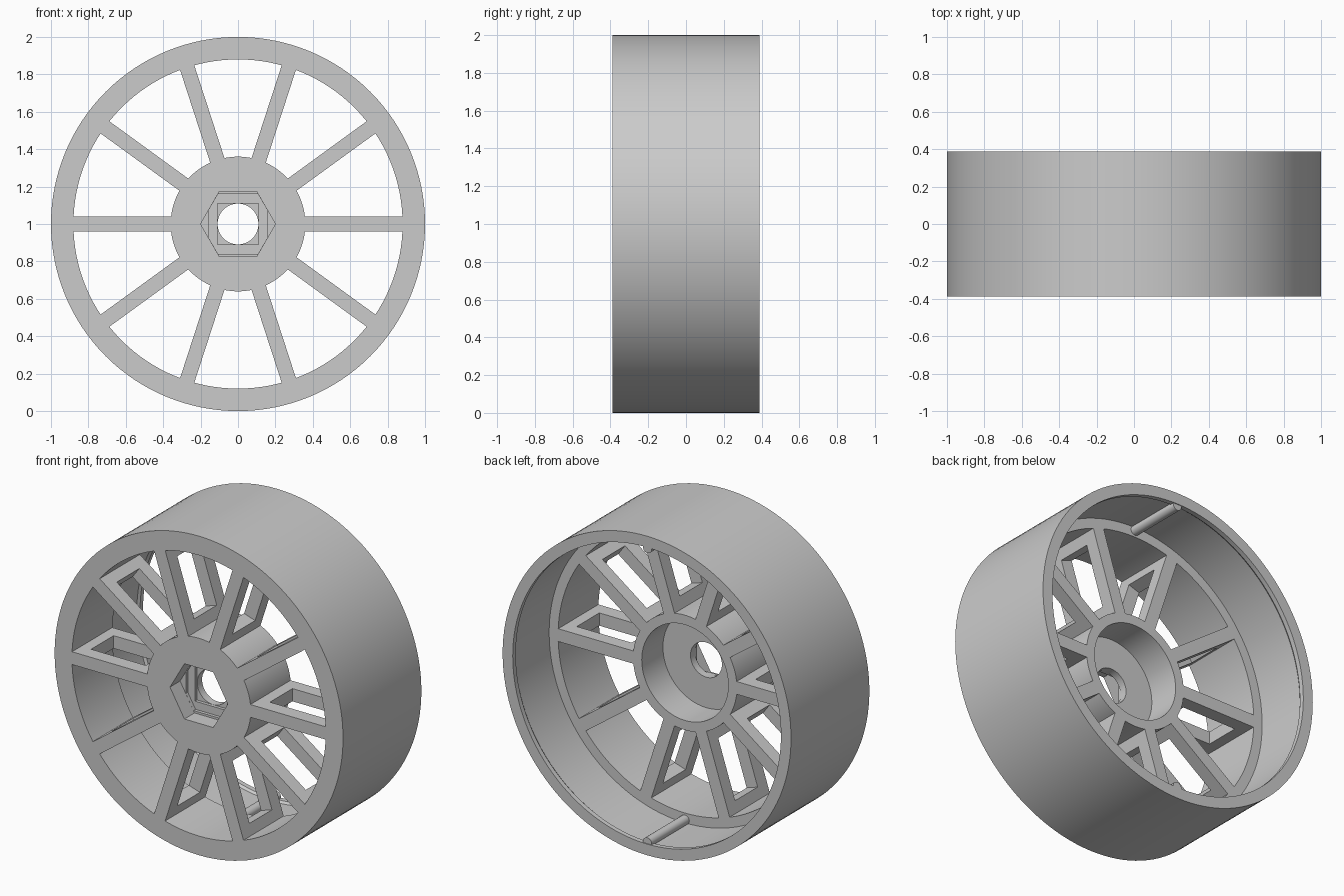
import bpy, bmesh, math
from mathutils import Matrix

if "Cube" in bpy.data.objects:
    bpy.data.objects.remove(bpy.data.objects["Cube"], do_unlink=True)

FRONT, BACK, MID = -0.388, 0.388, 0.01   # wheel faces and the rear of the spokes
HUB_R, RIM_IN = 0.36, 0.88
SEG = 128

grey = bpy.data.materials.new("plain_grey")
grey.use_nodes = True
colour = (0.6, 0.6, 0.6, 1)
grey.diffuse_color = colour
grey.node_tree.nodes["Principled BSDF"].inputs["Base Color"].default_value = colour


def finish(name, bm):
    """Turn a bmesh into an object standing at wheel-centre height."""
    bmesh.ops.recalc_face_normals(bm, faces=bm.faces)
    bmesh.ops.translate(bm, verts=bm.verts, vec=(0, 0, 1))
    mesh = bpy.data.meshes.new(name)
    bm.to_mesh(mesh)
    bm.free()
    mesh.materials.append(grey)
    obj = bpy.data.objects.new(name, mesh)
    bpy.context.collection.objects.link(obj)
    return obj


def activate(obj):
    bpy.ops.object.select_all(action='DESELECT')
    obj.select_set(True)
    bpy.context.view_layer.objects.active = obj


def smooth(obj):
    activate(obj)
    bpy.ops.object.shade_smooth_by_angle(angle=math.radians(30))


def circle(radius, n, cx=0, cz=0):
    return [(cx + radius * math.cos(math.tau * i / n),
             cz + radius * math.sin(math.tau * i / n)) for i in range(n)]


def prism(name, outline, y0, y1):
    """Extrude an x-z outline along the axle."""
    bm = bmesh.new()
    a = [bm.verts.new((x, y0, z)) for x, z in outline]
    b = [bm.verts.new((x, y1, z)) for x, z in outline]
    bm.faces.new(a)
    bm.faces.new(b)
    for i in range(len(a)):
        j = (i + 1) % len(a)
        bm.faces.new((a[i], a[j], b[j], b[i]))
    return finish(name, bm)


def lathe(name, profile):
    """Revolve a closed (radius, y) profile around the axle."""
    bm = bmesh.new()
    rings = [[bm.verts.new((x, y, z)) for x, z in circle(r, SEG)] for r, y in profile]
    for k, a in enumerate(rings):
        b = rings[(k + 1) % len(rings)]
        for i in range(SEG):
            j = (i + 1) % SEG
            bm.faces.new((a[i], a[j], b[j], b[i]))
    return finish(name, bm)


def spoke(name, angle):
    """Flat web with a rectangular window, turned to its angle."""
    bm = bmesh.new()
    outer = [(HUB_R - 0.005, FRONT), (RIM_IN + 0.003, FRONT),
             (RIM_IN + 0.003, MID), (HUB_R - 0.005, MID)]
    inner = [(0.43, FRONT + 0.09), (0.81, FRONT + 0.09),
             (0.81, MID - 0.085), (0.43, MID - 0.085)]
    o, w = [[[bm.verts.new((r, y, t)) for r, y in loop] for t in (-0.04, 0.04)]
            for loop in (outer, inner)]
    for i in range(4):
        j = (i + 1) % 4
        for s in (0, 1):
            bm.faces.new((o[s][i], o[s][j], w[s][j], w[s][i]))
        for loop in (o, w):
            bm.faces.new((loop[0][i], loop[0][j], loop[1][j], loop[1][i]))
    bmesh.ops.rotate(bm, verts=bm.verts, cent=(0, 0, 0),
                     matrix=Matrix.Rotation(angle, 3, 'Y'))
    return finish(name, bm)


# Rim: thick front half, thin rear skirt with a slight lip at its edge
rim = lathe("rim", [(1, FRONT), (1, BACK), (0.93, BACK), (0.93, BACK - 0.03),
                    (0.942, BACK - 0.045), (0.942, MID), (RIM_IN, MID), (RIM_IN, FRONT)])
smooth(rim)

# Hub: drum with a rear pocket, axle hole and stepped nut recess
hub = prism("hub", circle(HUB_R, SEG), FRONT, MID)
step = [(0.107, 0.16), (0.159, 0.07)]
step += [(x, -z) for x, z in reversed(step)]
step += [(-x, z) for x, z in reversed(step)]
sq = 0.11
square = [(sq, sq), (sq, -sq), (-sq, -sq), (-sq, sq)]
cutters = [
    prism("rear_pocket_cutter", circle(0.3, 96), -0.2, 0.2),
    prism("axle_hole_cutter", circle(0.109, 64), -0.6, 0.3),
    prism("square_cutter", square, -0.6, FRONT + 0.14),
    prism("step_cutter", step, -0.6, FRONT + 0.12),
    prism("hex_cutter", circle(0.2, 6), -0.6, FRONT + 0.1),
]
for cutter in cutters:
    cutter.hide_render = True
    activate(hub)
    mod = hub.modifiers.new("cut", 'BOOLEAN')
    mod.operation = 'DIFFERENCE'
    mod.solver = 'EXACT'
    mod.object = cutter
    bpy.ops.object.modifier_apply(modifier=mod.name)
    bpy.data.objects.remove(cutter, do_unlink=True)
smooth(hub)

# Ten windowed spokes
for i in range(10):
    spoke(f"spoke_{i + 1}", i * math.tau / 10)

# Two locating rods inside the rear skirt
for label, side in (("upper", 1), ("lower", -1)):
    smooth(prism(f"{label}_rod", circle(0.03, 24, 0, side * 0.922), MID - 0.005, BACK - 0.005))
